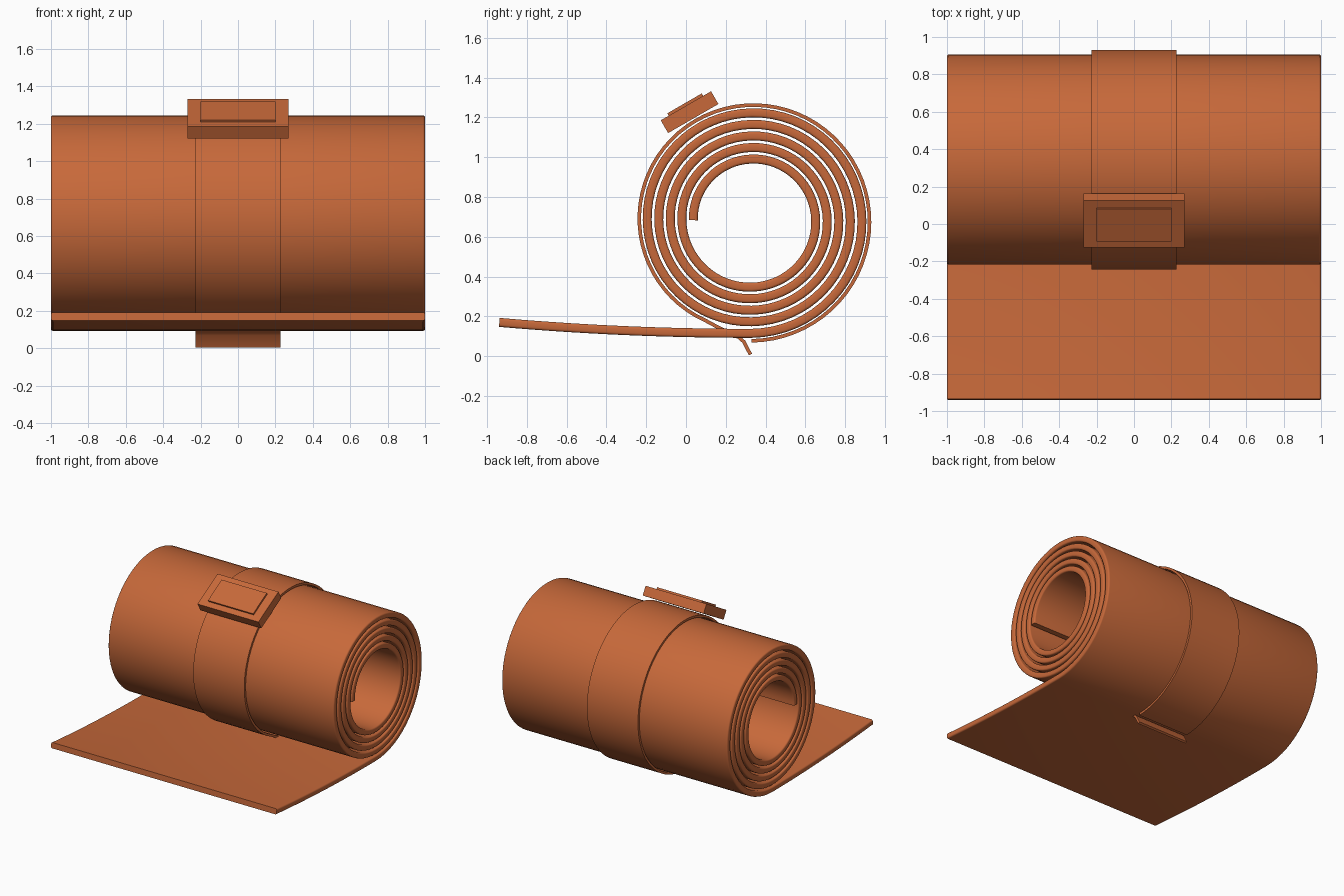
import bpy, bmesh, math
from mathutils import Vector, Matrix

if "Cube" in bpy.data.objects:
    bpy.data.objects.remove(bpy.data.objects["Cube"])

terracotta = bpy.data.materials.new("terracotta")
terracotta.use_nodes = True
COLOUR = (0.57, 0.14, 0.042, 1)
terracotta.diffuse_color = COLOUR
terracotta.node_tree.nodes["Principled BSDF"].inputs["Base Color"].default_value = COLOUR

CENTRE = Vector((0.33, 0.683))   # roll axis in (y, z)


def finish(name, bm, smooth=True):
    bmesh.ops.recalc_face_normals(bm, faces=bm.faces)
    mesh = bpy.data.meshes.new(name)
    bm.to_mesh(mesh)
    bm.free()
    mesh.materials.append(terracotta)
    obj = bpy.data.objects.new(name, mesh)
    bpy.context.collection.objects.link(obj)
    if smooth:
        bpy.ops.object.select_all(action='DESELECT')
        obj.select_set(True)
        bpy.context.view_layer.objects.active = obj
        bpy.ops.object.shade_smooth_by_angle(angle=math.radians(35))
    return obj


def section(half_width, half_thick, radius=0.0):
    """Cross-section of a strip with optionally rounded corners."""
    steps = 3 if radius else 0
    points = []
    for q, (sx, sy) in enumerate([(1, 1), (-1, 1), (-1, -1), (1, -1)]):
        for i in range(steps + 1):
            a = (q + (i / steps if steps else 0)) * math.pi / 2
            points.append((sx * (half_width - radius) + radius * math.cos(a),
                           sy * (half_thick - radius) + radius * math.sin(a)))
    return points


def sweep(name, path, profile):
    """Sweep a profile (x, thickness offset) along a path in the y-z plane."""
    bm = bmesh.new()
    rings = []
    for i, p in enumerate(path):
        t = (path[min(i + 1, len(path) - 1)] - path[max(i - 1, 0)]).normalized()
        n = Vector((-t.y, t.x))
        rings.append([bm.verts.new((x, *(p + n * o))) for x, o in profile])
    count = len(profile)
    for a, b in zip(rings, rings[1:]):
        for k in range(count):
            m = (k + 1) % count
            bm.faces.new((a[k], a[m], b[m], b[k]))
    bm.faces.new(rings[0])
    bm.faces.new(rings[-1])
    return finish(name, bm)


def polar(angle, radius):
    return CENTRE + radius * Vector((math.cos(angle), math.sin(angle)))


# Rolled mat: spiral from the inner edge outwards, then the loose flat tail
TURNS, PITCH, SEGMENTS = 4.75, 0.058, 64
steps = int(TURNS * SEGMENTS)
mat_path = [polar(math.pi - math.tau * i / SEGMENTS, 0.293 + PITCH * i / SEGMENTS)
            for i in range(steps + 1)]
start = mat_path[-1].copy()
for i in range(1, 25):
    t = i / 24
    mat_path.append(Vector((start.x - 1.268 * t, start.y + 0.055 * t * t)))
sweep("rolled_mat", mat_path, section(1.0, 0.0225, 0.012))

# Strap: wraps round the roll, crosses the mat and ends in a small flap
strap_path = [polar(-math.pi / 2 + math.tau * f, 0.606 - 0.055 * f)
              for f in [0.93 * i / 64 for i in range(65)]]
strap_path += [Vector(p) for p in [(0.17, 0.14), (0.22, 0.115), (0.265, 0.095),
                                   (0.29, 0.073), (0.324, 0.008)]]
sweep("strap", strap_path, section(0.226, 0.009))


# Buckle: tilted block with a raised panel
def tilted_box(name, size, lift):
    tilt = Matrix.Rotation(math.radians(30), 4, 'X')
    place = (Matrix.Translation((0, 0.018, 1.226)) @ tilt
             @ Matrix.Translation((0, 0, lift)) @ Matrix.Diagonal((*size, 1)))
    bm = bmesh.new()
    bmesh.ops.create_cube(bm, size=1, matrix=place)
    return finish(name, bm, smooth=False)


tilted_box("buckle", (0.54, 0.292, 0.074), 0)
tilted_box("buckle_panel", (0.4, 0.2, 0.03), 0.036)
